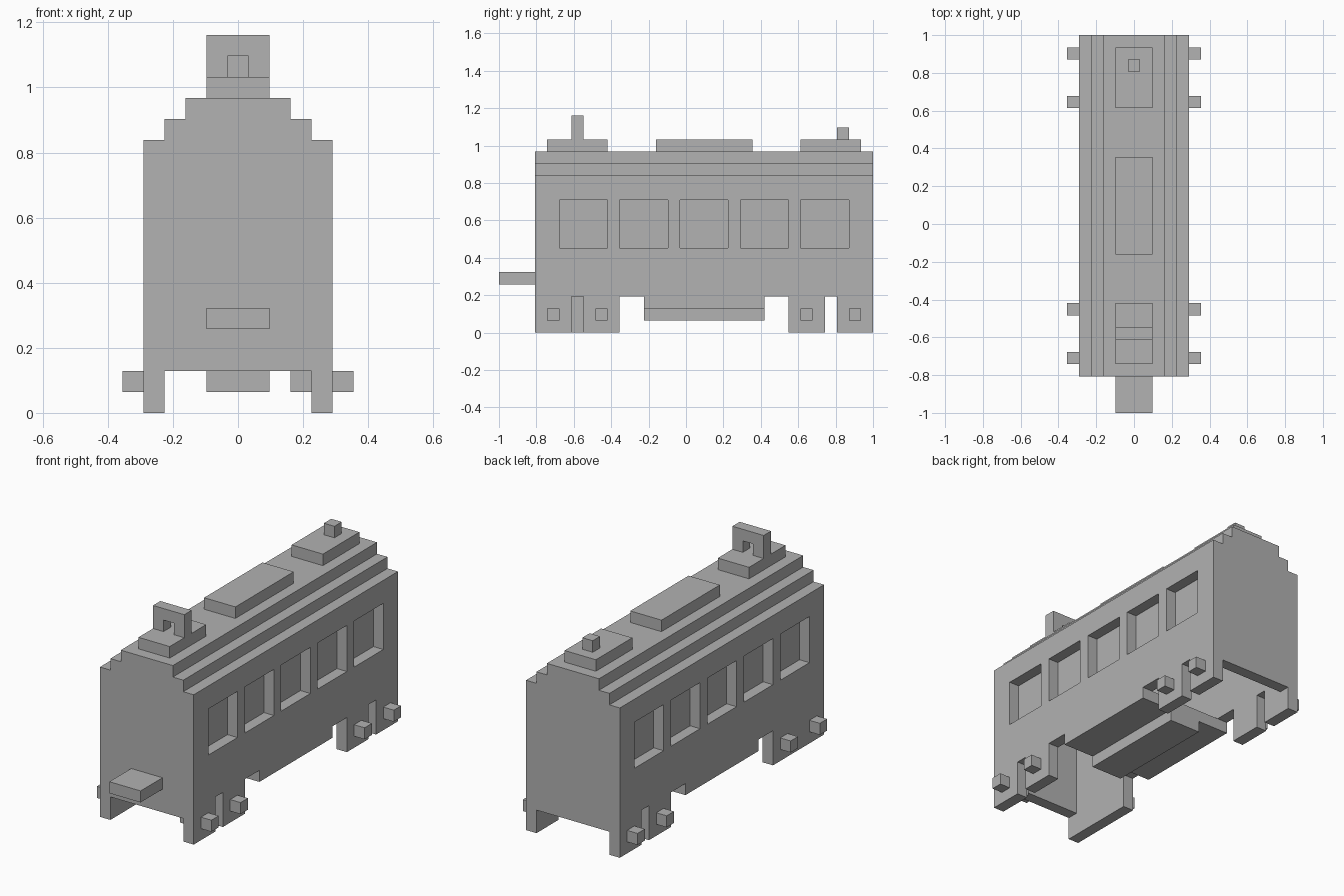
import bpy
import bmesh

cube = bpy.data.objects.get("Cube")
if cube:
    bpy.data.objects.remove(cube, do_unlink=True)

U = 2 / 31  # one grid block; y is counted in blocks from the front end

grey = bpy.data.materials.new("plain grey")
grey.use_nodes = True
grey.diffuse_color = (0.445, 0.445, 0.445, 1)
bsdf = next(n for n in grey.node_tree.nodes if n.type == 'BSDF_PRINCIPLED')
bsdf.inputs["Base Color"].default_value = grey.diffuse_color


def finish(name, bm):
    bmesh.ops.recalc_face_normals(bm, faces=bm.faces)
    mesh = bpy.data.meshes.new(name)
    bm.to_mesh(mesh)
    bm.free()
    mesh.materials.append(grey)
    obj = bpy.data.objects.new(name, mesh)
    bpy.context.collection.objects.link(obj)
    return obj


def place(x, y, z):
    return (x * U, y * U - 1, z * U)


def boxes(name, ranges):
    """One object made of boxes, each given as x, y and z ranges."""
    bm = bmesh.new()
    for xr, yr, zr in ranges:
        made = bmesh.ops.create_cube(bm, size=1)["verts"]
        for v in made:
            v.co = place(*(r[int(c > 0)] for r, c in zip((xr, yr, zr), v.co)))
    return finish(name, bm)


def cut(target, name, ranges):
    cutter = boxes(name, ranges)
    cutter.hide_render = True
    mod = target.modifiers.new(name, 'BOOLEAN')
    mod.operation = 'DIFFERENCE'
    mod.solver = 'EXACT'
    mod.object = cutter
    bpy.context.view_layer.objects.active = target
    bpy.ops.object.modifier_apply(modifier=mod.name)
    bpy.data.objects.remove(cutter, do_unlink=True)


# Car body: stepped roof profile extruded along its length
half = [(4.5, 0), (4.5, 13), (3.5, 13), (3.5, 14), (2.5, 14), (2.5, 15)]
outline = half + [(-x, z) for x, z in reversed(half)]
bm = bmesh.new()
end = bm.faces.new([bm.verts.new(place(x, 3, z)) for x, z in outline])
side = bmesh.ops.extrude_face_region(bm, geom=[end])["geom"]
bmesh.ops.translate(bm, vec=(0, 28 * U, 0),
                    verts=[g for g in side if isinstance(g, bmesh.types.BMVert)])
body = finish("car_body", bm)

# Hollow interior, and open space below the end walls
cut(body, "interior", [((-3.5, 3.5), (4, 30), (-1, 12))])
cut(body, "end_openings", [((-3.5, 3.5), (2, 32), (-1, 2))])

# Gaps between the wheel blocks along both sides
wide = (-6, 6)
cut(body, "side_gaps", [(wide, (10, 12), (-1, 3)), (wide, (22, 24), (-1, 3)),
                        (wide, (27, 28), (-1, 3)),
                        ((0, 6), (6, 7), (-1, 3)), ((-6, 0), (6, 7), (-1, 2))])
cut(body, "skirt_gap", [(wide, (11.5, 22.5), (-1, 2))])

# Recessed windows
cut(body, "windows", [(xr, (y, y + 4), (7, 11))
                      for y in range(5, 30, 5) for xr in ((3.55, 6), (-6, -3.55))])

# Underside
boxes("floor", [((-3.5, 3.5), (12, 22), (2, 3))])
boxes("underfloor_box", [((-1.5, 1.5), (12, 22), (1, 2))])
boxes("inner_axle_block", [((2.5, 3.5), (4, 5), (1, 2))])

# Axle ends on both sides
for label, xr in (("left", (4.5, 5.5)), ("right", (-5.5, -4.5))):
    boxes(label + "_axle_ends", [(xr, (y, y + 1), (1, 2)) for y in (4, 8, 25, 29)])

# Front coupler
boxes("coupler", [((-1.5, 1.5), (0, 3), (4, 5))])

# Roof fittings
for label, yr in (("front", (4, 9)), ("middle", (13, 21)), ("rear", (25, 30))):
    boxes(label + "_roof_pad", [((-1.5, 1.5), yr, (15, 16))])
arch = boxes("roof_arch", [((-1.5, 1.5), (6, 7), (16, 18))])
cut(arch, "arch_opening", [((-0.5, 0.5), (5, 8), (15, 17))])
boxes("roof_peg", [((-0.5, 0.5), (28, 29), (16, 17))])
